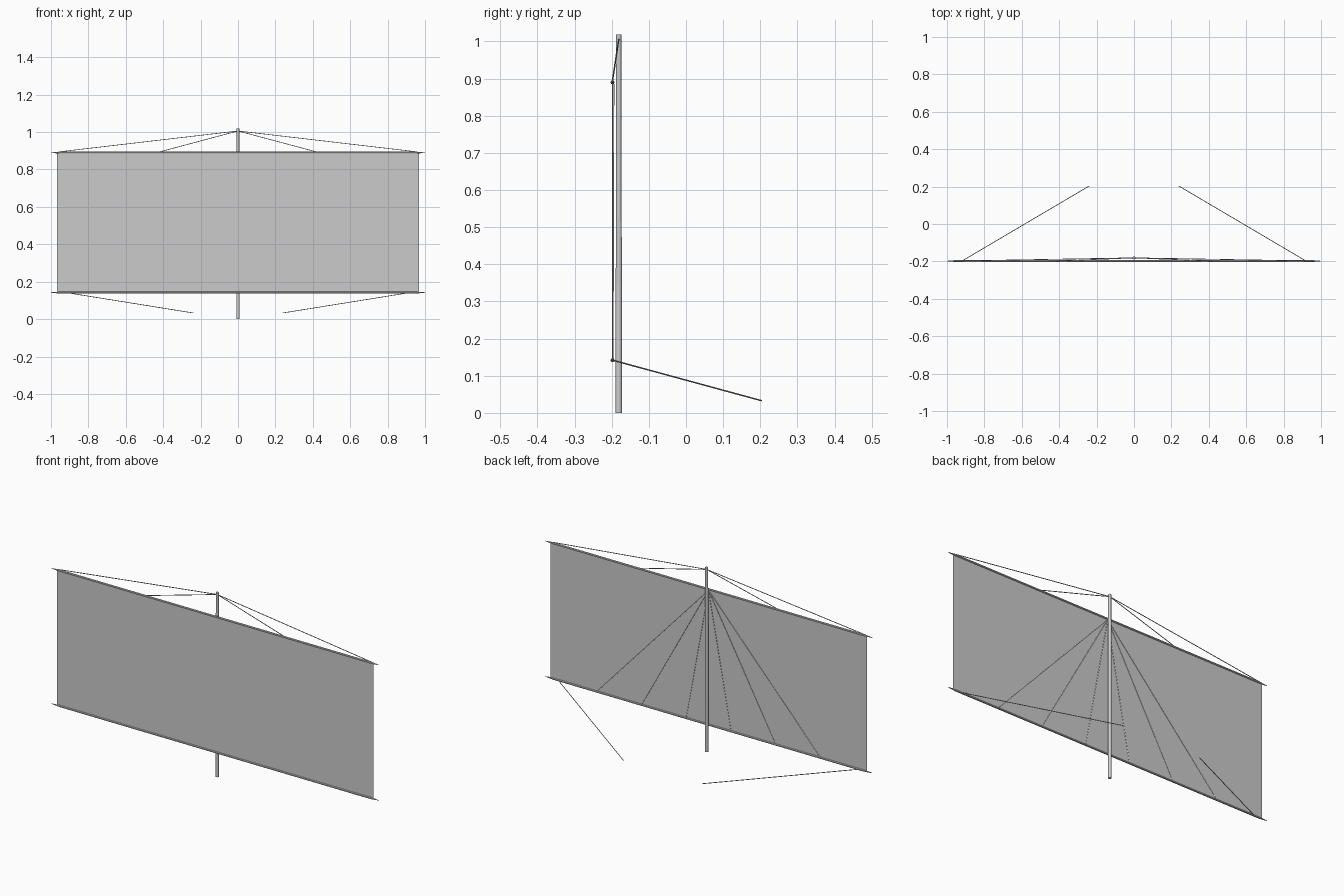
import bpy, bmesh, math
from mathutils import Vector

if "Cube" in bpy.data.objects:
    bpy.data.objects.remove(bpy.data.objects["Cube"])

grey = bpy.data.materials.new("light_grey")
grey.diffuse_color = (0.6, 0.6, 0.6, 1)
grey.use_nodes = True
grey.node_tree.nodes["Principled BSDF"].inputs["Base Color"].default_value = grey.diffuse_color

YARD_Y, MAST_Y = -0.198, -0.181
TOP, FOOT = 0.89, 0.142


def spindle(name, a, b, profile, sides):
    """Round bar from a to b; profile lists (fraction along, radius)."""
    a, b = Vector(a), Vector(b)
    turn = (b - a).to_track_quat('Z', 'Y')
    bm = bmesh.new()
    rings = []
    for t, r in profile:
        c = a.lerp(b, t)
        rings.append([bm.verts.new(c + turn @ Vector((
            r * math.cos(math.tau * i / sides), r * math.sin(math.tau * i / sides), 0)))
            for i in range(sides)])
    for lo, hi in zip(rings, rings[1:]):
        for i in range(sides):
            j = (i + 1) % sides
            bm.faces.new((lo[i], lo[j], hi[j], hi[i]))
    bm.faces.new(rings[0][::-1])
    bm.faces.new(rings[-1])
    mesh = bpy.data.meshes.new(name)
    bm.to_mesh(mesh)
    bm.free()
    mesh.materials.append(grey)
    ob = bpy.data.objects.new(name, mesh)
    bpy.context.collection.objects.link(ob)
    return ob


def rope(name, a, b, r=0.002):
    spindle(name, a, b, [(0, r), (1, r)], 6)


# Mast
spindle("mast", (0, MAST_Y, 0), (0, MAST_Y, 1.018), [(0, 0.0085), (1, 0.0075)], 12)

# Yards with tapered tips
for name, z in (("upper_yard", TOP), ("lower_yard", FOOT)):
    spindle(name, (-1, YARD_Y, z), (1, YARD_Y, z),
            [(0, 0.001), (0.025, 0.0055), (0.975, 0.0055), (1, 0.001)], 8)

# Sail sheet
bpy.ops.mesh.primitive_cube_add(size=1, location=(0, YARD_Y, (TOP + FOOT) / 2))
sail = bpy.context.object
sail.name = "sail"
sail.scale = (1.934, 0.002, TOP - FOOT)
sail.data.materials.append(grey)

# Rigging, mirrored left and right
for side, s in (("left", -1), ("right", 1)):
    for x in (0.42, 0.96):
        rope(f"lift_{side}", (0, MAST_Y, 1.006), (s * x, YARD_Y, TOP + 0.004))
    for x in (0.137, 0.41, 0.685):
        rope(f"sail_line_{side}", (0, YARD_Y + 0.003, TOP - 0.005), (s * x, YARD_Y + 0.001, FOOT))
    rope(f"brace_{side}", (s * 0.92, YARD_Y, FOOT), (s * 0.24, 0.203, 0.033))
